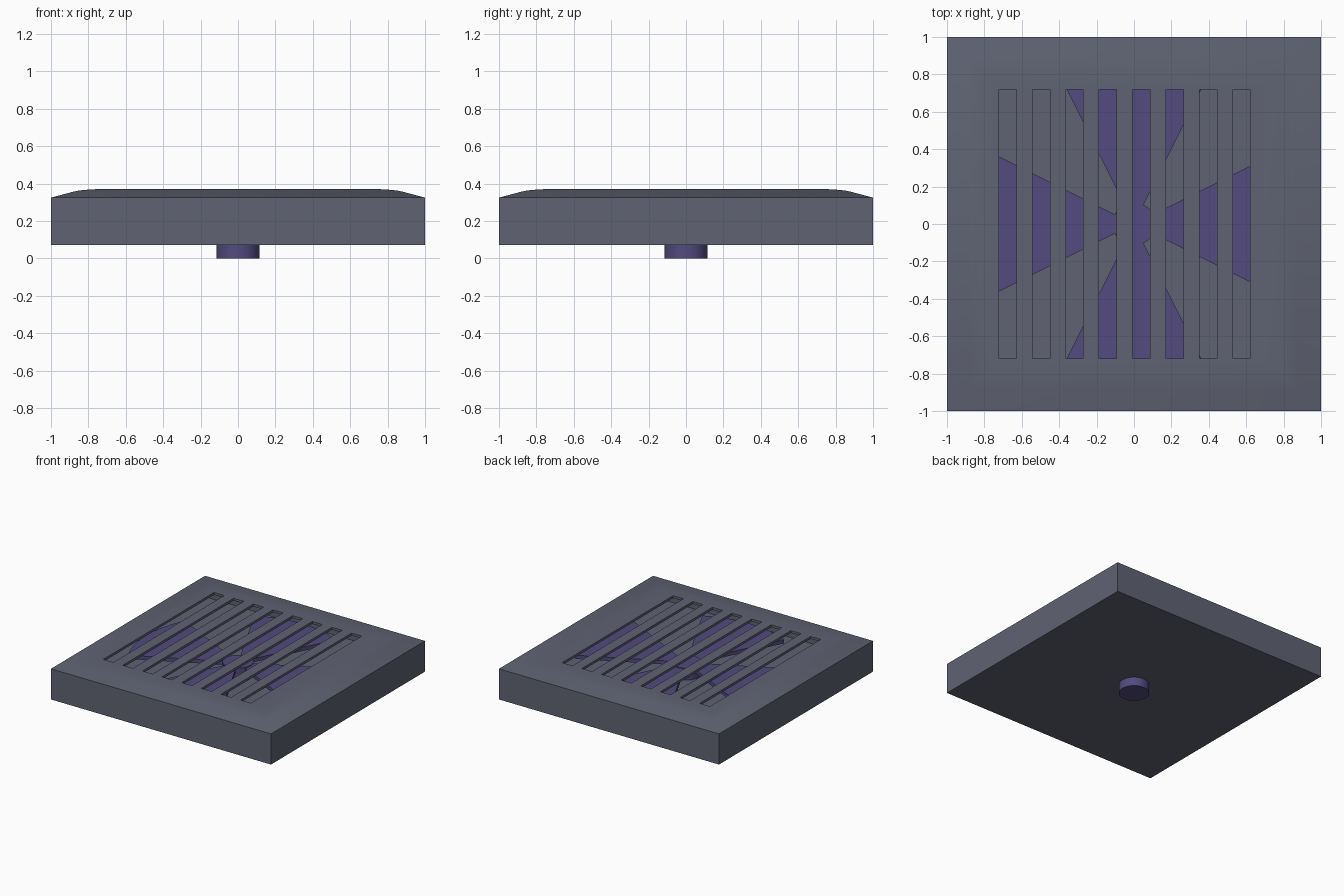
import bpy, bmesh, math

if "Cube" in bpy.data.objects:
    bpy.data.objects.remove(bpy.data.objects["Cube"])


def finish(name, bm, mat=None):
    bmesh.ops.recalc_face_normals(bm, faces=bm.faces)
    me = bpy.data.meshes.new(name)
    bm.to_mesh(me)
    bm.free()
    ob = bpy.data.objects.new(name, me)
    bpy.context.collection.objects.link(ob)
    if mat:
        me.materials.append(mat)
    return ob


def square_loft(name, profile, mat=None):
    """Stack square rings given as (half width, height)."""
    bm = bmesh.new()
    rings = [[bm.verts.new((sx * r, sy * r, z)) for sx, sy in
              ((-1, -1), (1, -1), (1, 1), (-1, 1))] for r, z in profile]
    for a, b in zip(rings, rings[1:]):
        for i in range(4):
            j = (i + 1) % 4
            bm.faces.new((a[i], a[j], b[j], b[i]))
    bm.faces.new(rings[0])
    bm.faces.new(rings[-1])
    return finish(name, bm, mat)


def cut(target, cutter):
    m = target.modifiers.new("cut", 'BOOLEAN')
    m.operation = 'DIFFERENCE'
    m.solver = 'EXACT'
    m.object = cutter
    cutter.hide_render = True
    cutter.hide_viewport = True


def smooth(ob):
    bpy.ops.object.select_all(action='DESELECT')
    ob.select_set(True)
    bpy.context.view_layer.objects.active = ob
    bpy.ops.object.shade_smooth_by_angle(angle=math.radians(30))


def material(name, color):
    m = bpy.data.materials.new(name)
    m.diffuse_color = color
    m.use_nodes = True
    m.node_tree.nodes["Principled BSDF"].inputs["Base Color"].default_value = m.diffuse_color
    return m


grey = material("slate", (0.115, 0.125, 0.17, 1))
purple = material("violet", (0.085, 0.07, 0.21, 1))

# Housing with a softly sloped lid edge
housing = square_loft("housing", [(1, .073), (1, .325), (.88, .357), (.85, .363),
                                  (.81, .367), (.76, .37)], grey)
smooth(housing)

# Hollow interior
cavity = square_loft("cavity_cutter", [(.97, .17), (.97, .312), (.85, .343), (.76, .35)])
cut(housing, cavity)

# Row of vent slots through the lid
bm = bmesh.new()
for i in range(8):
    x = -.675 + .1785 * i
    vs = bmesh.ops.create_cube(bm, size=1)["verts"]
    bmesh.ops.scale(bm, vec=(.093, 1.44, .2), verts=vs)
    bmesh.ops.translate(bm, vec=(x, 0, .40), verts=vs)
cut(housing, finish("slot_cutter", bm))

# Hub and shaft running out through the base
bm = bmesh.new()
bmesh.ops.create_cone(bm, cap_ends=True, segments=32, radius1=.115, radius2=.115, depth=.27)
bmesh.ops.translate(bm, vec=(0, 0, .135), verts=bm.verts)
smooth(finish("hub", bm, purple))

# Four wedge-shaped fan blades with rounded tips
half = math.atan(.5)
for k in range(4):
    bm = bmesh.new()
    arc = [k * math.pi / 2 + half * (2 * j / 12 - 1) for j in range(13)]
    pts = [(.83 * math.cos(a), .83 * math.sin(a)) for a in arc]
    pts += [(.09 * math.cos(a), .09 * math.sin(a)) for a in (arc[-1], arc[0])]
    face = bm.faces.new([bm.verts.new((x, y, .235)) for x, y in pts])
    top = bmesh.ops.extrude_face_region(bm, geom=[face])["geom"]
    bmesh.ops.translate(bm, vec=(0, 0, .03),
                        verts=[v for v in top if isinstance(v, bmesh.types.BMVert)])
    smooth(finish("fan_blade_%d" % (k + 1), bm, purple))
